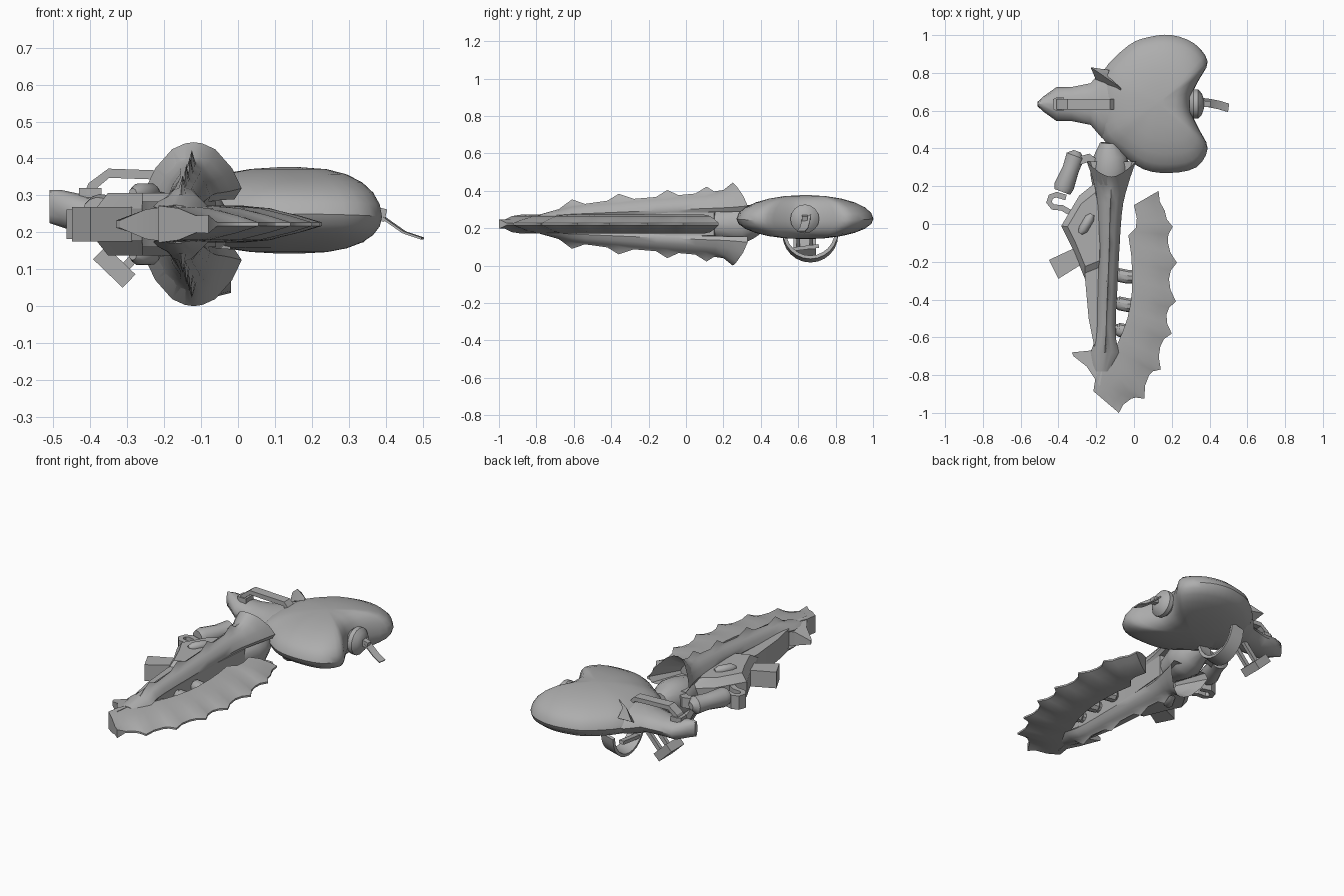
import bpy, bmesh, math
from mathutils import Vector

MID = 0.222  # height of the mirror plane shared by rails, blade and frame
steel = bpy.data.materials.new("grey steel")
steel.diffuse_color = (0.42, 0.42, 0.42, 1)


def finish(name, verts, faces, angle=35):
    me = bpy.data.meshes.new(name)
    me.from_pydata([tuple(v) for v in verts], [], faces)
    bm = bmesh.new()
    bm.from_mesh(me)
    bmesh.ops.remove_doubles(bm, verts=bm.verts, dist=1e-5)
    bmesh.ops.recalc_face_normals(bm, faces=bm.faces)
    bm.to_mesh(me)
    bm.free()
    ob = bpy.data.objects.new(name, me)
    bpy.context.collection.objects.link(ob)
    me.materials.append(steel)
    bpy.ops.object.select_all(action='DESELECT')
    ob.select_set(True)
    bpy.context.view_layer.objects.active = ob
    bpy.ops.object.shade_smooth_by_angle(angle=math.radians(angle))
    return ob


def loft(name, rings, angle=35):
    n = len(rings[0])
    verts = [v for r in rings for v in r]
    faces = [(i * n + j, i * n + (j + 1) % n, (i + 1) * n + (j + 1) % n, (i + 1) * n + j)
             for i in range(len(rings) - 1) for j in range(n)]
    faces += [tuple(range(n)), tuple(range((len(rings) - 1) * n, len(rings) * n))]
    return finish(name, verts, faces, angle)


def slab(name, pts, z0, z1, bevel=0.0):
    """Flat plate from a plan outline; bevel draws its upper and lower rims in."""
    c = Vector((sum(p[0] for p in pts), sum(p[1] for p in pts))) / len(pts)
    ring = lambda z, s: [(c.x + (x - c.x) * s, c.y + (y - c.y) * s, z) for x, y in pts]
    d = (z1 - z0) * 0.25
    if bevel:
        return loft(name, [ring(z0, 1 - bevel), ring(z0 + d, 1), ring(z1 - d, 1), ring(z1, 1 - bevel)], 20)
    return loft(name, [ring(z0, 1), ring(z1, 1)], 20)


def rod(name, stations, sides=12):
    """Round bar through (point, radius) stations."""
    rings = []
    axis = (Vector(stations[-1][0]) - Vector(stations[0][0])).normalized()
    u = axis.orthogonal().normalized()
    w = axis.cross(u)
    for p, r in stations:
        rings.append([Vector(p) + r * (u * math.cos(a) + w * math.sin(a))
                      for a in (2 * math.pi * k / sides for k in range(sides))])
    return loft(name, rings)


def strap(name, path, side, width, thick):
    """Rectangular bar along a path; side is its width direction."""
    path, side, rings = [Vector(p) for p in path], Vector(side).normalized(), []
    for i, p in enumerate(path):
        t = (path[min(i + 1, len(path) - 1)] - path[max(i - 1, 0)]).normalized()
        n = t.cross(side).normalized()
        rings.append([p + side * a * width / 2 + n * b * thick / 2
                      for a, b in ((1, 1), (-1, 1), (-1, -1), (1, -1))])
    return loft(name, rings, 20)


def smooth_loop(pts, steps=3):
    out, n = [], len(pts)
    for i in range(n):
        a, b, c, d = (Vector(pts[(i + k) % n]) for k in (-1, 0, 1, 2))
        for s in range(steps):
            t = s / steps
            out.append(0.5 * (2 * b + (c - a) * t + (2 * a - 5 * b + 4 * c - d) * t * t
                              + (3 * b - a - 3 * c + d) * t ** 3))
    return out


# Two-lobed rounded body, blunter towards the end cap than towards the lobes
outline = smooth_loop([(0.20, 1.0), (0.32, 0.955), (0.39, 0.86), (0.345, 0.765), (0.305, 0.68),
                       (0.305, 0.59), (0.345, 0.50), (0.39, 0.40), (0.33, 0.30), (0.19, 0.27), (0.05, 0.29),
                       (-0.08, 0.38), (-0.17, 0.46), (-0.20, 0.63), (-0.17, 0.80),
                       (-0.03, 0.945), (0.08, 0.99)])
rings = []
for k in range(-6, 7):
    t = math.radians(k * 14.6)
    h, ring = math.sin(t), []
    z = 0.25 + h * (0.127 if h > 0 else 0.108)
    for p in outline:
        d = (p - Vector((0.13, 0.64)))
        blunt = max(0, d.normalized().x) ** 2
        f = math.cos(t) ** (1.0 - 0.5 * blunt)
        ring.append((0.13 + d.x * f, 0.64 + d.y * f, z - 0.015 * blunt * (1 - abs(h))))
    rings.append(ring)
loft("body", rings)

# Neck narrowing to a beak: x, half width, low z, high z
rings = []
for x, w, z0, z1 in [(-0.51, 0.012, 0.225, 0.315), (-0.48, 0.04, 0.215, 0.315), (-0.41, 0.09, 0.19, 0.30),
                     (-0.33, 0.09, 0.19, 0.295), (-0.23, 0.11, 0.19, 0.305), (-0.17, 0.18, 0.175, 0.32),
                     (-0.06, 0.22, 0.16, 0.345), (0.08, 0.22, 0.15, 0.365)]:
    c, h = (z0 + z1) / 2, (z1 - z0) / 2
    rings.append([(x, 0.635 + w * math.cos(a), c + h * math.sin(a))
                  for a in (math.pi * k / 6 for k in range(12))])
loft("neck", rings, 40)

# Carry handle over the neck, with a small sight block
strap("top_handle", [(-0.41, 0.635, 0.29), (-0.395, 0.635, 0.325), (-0.35, 0.635, 0.36),
                     (-0.13, 0.635, 0.352), (-0.11, 0.635, 0.325)], (0, 1, 0), 0.055, 0.025)
slab("sight_block", [(-0.43, 0.61), (-0.41, 0.60), (-0.37, 0.60), (-0.37, 0.67), (-0.41, 0.67), (-0.43, 0.66)],
     0.28, 0.32)

# Pointed ear fin beside the neck
loft("ear_fin", [[(-0.23, 0.83, 0.31), (-0.13, 0.815, 0.30), (-0.20, 0.76, 0.27)],
                 [(-0.17, 0.79, 0.36), (-0.14, 0.785, 0.35), (-0.16, 0.75, 0.31)],
                 [(-0.07, 0.72, 0.36), (-0.07, 0.71, 0.35), (-0.09, 0.71, 0.33)]])

# Domed end cap in the notch, with a bent ribbon
rod("end_cap", [((0.295, 0.635, 0.25), 0.06), ((0.315, 0.635, 0.25), 0.077), ((0.34, 0.635, 0.25), 0.077),
                ((0.36, 0.635, 0.25), 0.055), ((0.37, 0.635, 0.25), 0.025)], 16)
strap("cap_knob", [(0.34, 0.635, 0.26), (0.40, 0.635, 0.245)], (0, 1, 0), 0.03, 0.035)
strap("ribbon", [(0.36, 0.645, 0.27), (0.40, 0.64, 0.235), (0.45, 0.63, 0.20), (0.50, 0.615, 0.183)],
      (0.15, 1, 0), 0.045, 0.006)

# Hanging half-ring, its crossbar and the sloped grip under the neck
strap("under_ring", [(-0.06, 0.665 + 0.14 * math.cos(a), 0.175 + 0.14 * math.sin(a))
                     for a in (math.pi + math.pi * k / 12 for k in range(13))], (1, 0, 0.25), 0.08, 0.018)
strap("ring_crossbar", [(-0.08, 0.55, 0.085), (-0.08, 0.71, 0.105)], (1, 0, 0), 0.03, 0.02)
strap("sloped_grip", [(-0.375, 0.635, 0.145), (-0.295, 0.635, 0.068)], (0, 1, 0), 0.12, 0.05)
for y in (0.60, 0.67):
    strap("grip_link", [(-0.31, y, 0.10), (-0.22, y, 0.20)], (0, 1, 0), 0.02, 0.025)

# Socket joining rails to body, tapering to a ridge on the body
rod("socket", [((-0.14, 0.10, MID), 0.06), ((-0.13, 0.25, MID), 0.10), ((-0.125, 0.30, MID), 0.105),
               ((-0.125, 0.36, 0.235), 0.088), ((-0.13, 0.43, 0.245), 0.05)], 14)

# Thorned rails, one above and one below, with hollow flared collars: y, centre x, half width, ridge height
rail = [(0.14, -0.122, 0.06, 0.13), (0.25, -0.12, 0.13, 0.222), (0.20, -0.12, 0.10, 0.182),
        (0.15, -0.122, 0.078, 0.175), (0.11, -0.125, 0.068, 0.20), (0.05, -0.127, 0.062, 0.163),
        (-0.04, -0.13, 0.058, 0.155), (-0.10, -0.13, 0.055, 0.182), (-0.16, -0.132, 0.053, 0.145),
        (-0.28, -0.137, 0.052, 0.135), (-0.36, -0.14, 0.051, 0.162), (-0.42, -0.143, 0.05, 0.125),
        (-0.54, -0.147, 0.05, 0.108), (-0.61, -0.15, 0.055, 0.132), (-0.68, -0.155, 0.075, 0.08),
        (-0.78, -0.17, 0.04, 0.052)]
for sign, name in ((1, "upper_rail"), (-1, "lower_rail")):
    rings = []
    for i, (y, x, w, h) in enumerate(rail):
        back = {1: 0.08, 2: 0.045, 3: 0.015}.get(i, 0)
        base = 0.075 - 0.035 * (0.25 - y)
        crown = h if i < 3 else min(h, 0.16 + (y - 0.1) * 0.085)
        prof = [(-0.85, 1, base * 0.9), (-1, 1, base + (crown - base) * 0.15),
                (-0.8, 0.7, base + (crown - base) * 0.52), (-0.45, 0.25, base + (crown - base) * 0.87),
                (-0.18, 0.05, crown * 0.985), (0, 0, h)]
        prof += [(-a, b, z) for a, b, z in prof[-2::-1]]
        rings.append([(x + a * w, y + back * b, MID + sign * z) for a, b, z in prof])
    loft(name, rings, 45)

# Toothed curved blade: inner edge x, y, outer edge x, y; tooth tips scalloped between
blade = [(0.0, 0.10, 0.13, 0.175), (0.015, 0.03, 0.163, 0.07), (0.01, -0.02, 0.205, -0.015),
         (-0.03, -0.06, 0.18, -0.10), (-0.015, -0.16, 0.227, -0.205), (-0.01, -0.25, 0.185, -0.29),
         (-0.01, -0.35, 0.222, -0.41), (-0.02, -0.43, 0.172, -0.48), (-0.035, -0.50, 0.20, -0.58),
         (-0.06, -0.57, 0.14, -0.645), (-0.09, -0.64, 0.142, -0.77), (-0.13, -0.68, 0.08, -0.80),
         (-0.17, -0.74, 0.055, -0.925), (-0.205, -0.82, -0.015, -0.925), (-0.215, -0.885, -0.08, -1.0)]
full = []
for a, b in zip(blade, blade[1:]):
    m = [(p + q) / 2 for p, q in zip(a, b)]
    d = Vector((m[0] - m[2], m[1] - m[3])).normalized() * 0.011
    full += [a, (m[0], m[1], m[2] + d.x, m[3] + d.y)]
full.append(blade[-1])
rings = []
for i, (ax, ay, bx, by) in enumerate(full):
    edge = 0.005 + 0.02 * (i == len(full) - 1)
    side = [(0, 0.05), (0.4, 0.043), (0.75, 0.023), (1, edge)]
    rings.append([(ax + (bx - ax) * t, ay + (by - ay) * t, MID + z)
                  for t, z in side + [(t, -z) for t, z in reversed(side)]])
loft("blade", rings, 30)

# Hook on the back of the blade tip
loft("tip_hook", [[(-0.33, -0.68, MID + 0.01), (-0.32, -0.70, MID + 0.01),
                   (-0.32, -0.70, MID - 0.01), (-0.33, -0.68, MID - 0.01)],
                  [(-0.23, -0.67, MID + 0.04), (-0.25, -0.755, MID + 0.04),
                   (-0.25, -0.755, MID - 0.04), (-0.23, -0.67, MID - 0.04)],
                  [(-0.14, -0.60, MID + 0.05), (-0.18, -0.86, MID + 0.05),
                   (-0.18, -0.86, MID - 0.05), (-0.14, -0.60, MID - 0.05)]], 20)

# Pins tying rails to the blade
for y in (-0.27, -0.42, -0.56):
    rod("blade_pin", [((-0.16, y + 0.01, MID), 0.03), ((-0.09, y, MID), 0.03),
                      ((-0.08, y, MID), 0.037), ((-0.03, y - 0.01, MID), 0.037), ((0.02, y - 0.01, MID), 0.035)], 10)

# Central frame and raised side housing
slab("frame", [(-0.21, 0.18), (-0.26, -0.28), (-0.24, -0.50), (-0.21, -0.65),
               (-0.11, -0.65), (-0.09, -0.2), (-0.06, 0.15)], MID - 0.062, MID + 0.062)
slab("side_housing", [(-0.19, 0.23), (-0.29, 0.15), (-0.385, -0.01), (-0.33, -0.12),
                      (-0.26, -0.29), (-0.16, -0.25), (-0.15, 0.1)], MID - 0.085, MID + 0.085, 0.25)
slab("side_block", [(-0.45, -0.19), (-0.31, -0.125), (-0.24, -0.19), (-0.40, -0.29)], MID - 0.047, MID + 0.047)

# Slanted buttons on both faces of the housing
for s in (1, -1):
    z = MID + s * 0.085
    rod("slanted_button", [((-0.285, -0.05, z), 0.012), ((-0.27, -0.03, z), 0.026),
                           ((-0.235, 0.03, z), 0.026), ((-0.22, 0.05, z), 0.012)], 10)

# Side canister, its link and the curled clip
rod("canister", [((-0.30, 0.385, 0.25), 0.02), ((-0.31, 0.36, 0.25), 0.05), ((-0.335, 0.29, 0.25), 0.045),
                 ((-0.37, 0.20, 0.25), 0.054), ((-0.38, 0.17, 0.25), 0.045)], 14)
strap("canister_link", [(-0.31, 0.33, 0.25), (-0.24, 0.35, 0.25), (-0.19, 0.31, 0.24), (-0.14, 0.26, 0.235)],
      (0, 0, 1), 0.06, 0.045)
strap("curled_clip", [(-0.36, 0.14, MID), (-0.41, 0.155, MID), (-0.44, 0.145, MID), (-0.45, 0.115, MID),
                      (-0.43, 0.09, MID), (-0.38, 0.085, MID), (-0.32, 0.05, MID)], (0, 0, 1), 0.08, 0.03)
